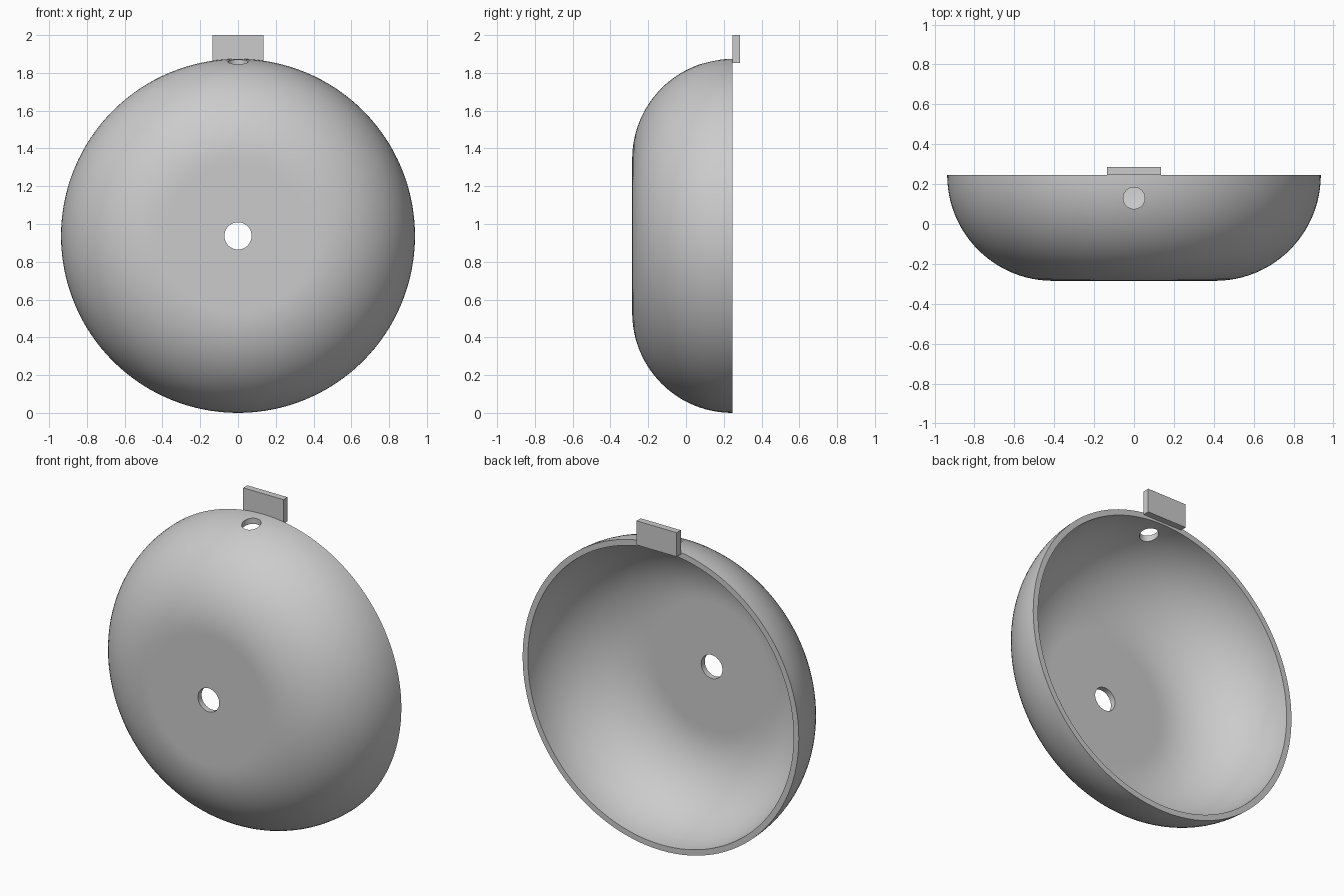
import bpy, bmesh, math
from mathutils import Vector, Matrix

cube = bpy.data.objects.get("Cube")
if cube:
    bpy.data.objects.remove(cube, do_unlink=True)

RADIUS, FILLET, WALL = 0.937, 0.53, 0.035
FRONT, BACK = -0.285, 0.245
FLAT = RADIUS - FILLET
STEPS, SEGMENTS = 24, 128

grey = bpy.data.materials.new("plain_grey")
grey.use_nodes = True
colour = (0.6, 0.6, 0.6, 1)
grey.diffuse_color = colour
grey.node_tree.nodes["Principled BSDF"].inputs["Base Color"].default_value = colour


def add_object(name, bm):
    bmesh.ops.recalc_face_normals(bm, faces=bm.faces)
    mesh = bpy.data.meshes.new(name)
    bm.to_mesh(mesh)
    bm.free()
    mesh.materials.append(grey)
    obj = bpy.data.objects.new(name, mesh)
    bpy.context.collection.objects.link(obj)
    return obj


def half_profile(fillet):
    """Flat face then quarter-round side, from the axis out to the rim."""
    pts = [Vector((0, BACK - fillet, 0)), Vector((FLAT - 0.02, BACK - fillet, 0))]
    for i in range(STEPS + 1):
        a = math.pi / 2 * i / STEPS
        pts.append(Vector((FLAT + fillet * math.sin(a), BACK - fillet * math.cos(a), 0)))
    return pts


def cylinder_cutter(name, radius, depth, location, rotation):
    bm = bmesh.new()
    bmesh.ops.create_cone(bm, cap_ends=True, segments=48, radius1=radius, radius2=radius,
                          depth=depth, matrix=Matrix.Translation(location) @ rotation)
    obj = add_object(name, bm)
    obj.hide_render = True
    return obj


# Hollow bowl, revolved about the front-to-back axis
bm = bmesh.new()
profile = half_profile(FILLET) + half_profile(FILLET - WALL)[::-1]
verts = [bm.verts.new(p) for p in profile]
edges = [bm.edges.new(pair) for pair in zip(verts, verts[1:])]
bmesh.ops.spin(bm, geom=verts + edges, cent=(0, 0, 0), axis=(0, 1, 0),
               angle=2 * math.pi, steps=SEGMENTS)
bmesh.ops.remove_doubles(bm, verts=bm.verts, dist=0.0001)
bmesh.ops.translate(bm, verts=bm.verts, vec=(0, 0, RADIUS))
bowl = add_object("bowl_shell", bm)

# Round holes through the front centre and the top
cutters = [
    cylinder_cutter("front_hole_cutter", 0.072, 0.3, (0, FRONT, RADIUS),
                    Matrix.Rotation(math.pi / 2, 4, "X")),
    cylinder_cutter("top_hole_cutter", 0.054, 0.4, (0, 0.13, 2 * RADIUS), Matrix()),
]
bpy.context.view_layer.objects.active = bowl
for cutter in cutters:
    cut = bowl.modifiers.new(cutter.name, "BOOLEAN")
    cut.operation, cut.solver, cut.object = "DIFFERENCE", "EXACT", cutter
    bpy.ops.object.modifier_apply(modifier=cut.name)
    bpy.data.objects.remove(cutter, do_unlink=True)

bpy.ops.object.select_all(action="DESELECT")
bowl.select_set(True)
bpy.ops.object.shade_smooth_by_angle(angle=math.radians(30))

# Flat mounting tab behind the top of the rim
bm = bmesh.new()
bmesh.ops.create_cube(bm, size=1)
bmesh.ops.scale(bm, verts=bm.verts, vec=(0.272, 0.04, 0.148))
bmesh.ops.translate(bm, verts=bm.verts, vec=(0, BACK + 0.02, 1.926))
add_object("mounting_tab", bm)
